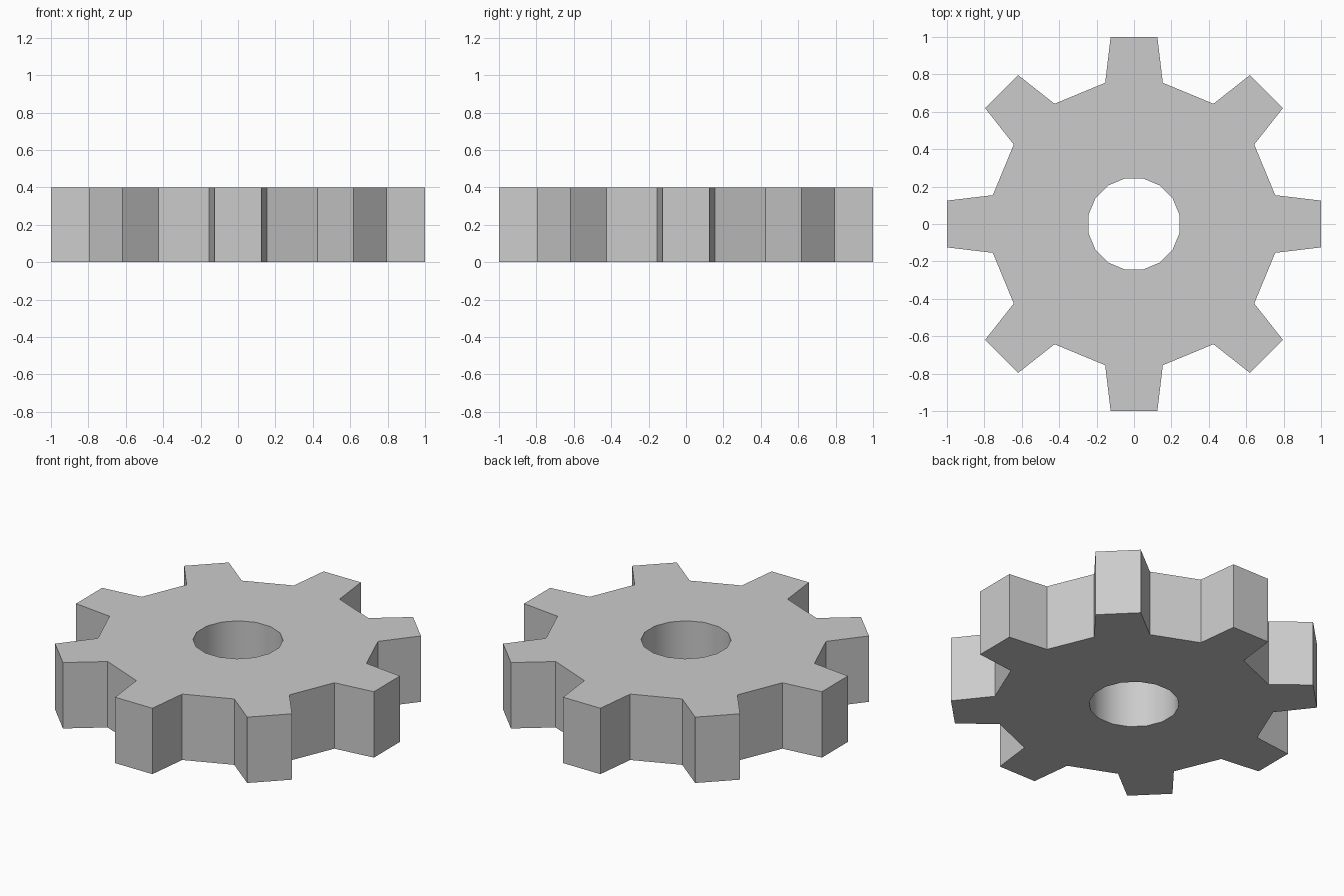
import bpy, bmesh
from math import radians, sin, cos
from mathutils import Matrix, Vector

if "Cube" in bpy.data.objects:
    bpy.data.objects.remove(bpy.data.objects["Cube"])

TEETH, HEIGHT, BORE = 8, 0.40, 0.248
TIP, ROOT = (0.125, 1.0), (0.154, 0.755)
half = radians(11.25)
INNER = (BORE * sin(half), BORE * cos(half))

bm = bmesh.new()

# Six profile points per tooth: left/right of bore, root and tip
sectors = []
for i in range(TEETH):
    rot = Matrix.Rotation(radians(360 / TEETH * i), 3, 'Z')
    sectors.append([[bm.verts.new(rot @ Vector((s * x, y, 0))) for s in (1, -1)]
                    for x, y in (INNER, ROOT, TIP)])

# Flat gear outline: tooth, web beneath it, and web to the next tooth
for i, (inner, root, tip) in enumerate(sectors):
    n_inner, n_root, _ = sectors[(i + 1) % TEETH]
    bm.faces.new((root[0], tip[0], tip[1], root[1]))
    bm.faces.new((inner[0], root[0], root[1], inner[1]))
    bm.faces.new((inner[1], root[1], n_root[0], n_inner[0]))

# Thicken into a solid
ext = bmesh.ops.extrude_face_region(bm, geom=bm.faces[:], use_keep_orig=True)
top = [g for g in ext["geom"] if isinstance(g, bmesh.types.BMVert)]
bmesh.ops.translate(bm, verts=top, vec=(0, 0, HEIGHT))
bmesh.ops.recalc_face_normals(bm, faces=bm.faces[:])

mesh = bpy.data.meshes.new("gear")
bm.to_mesh(mesh)
bm.free()
gear = bpy.data.objects.new("gear", mesh)
bpy.context.collection.objects.link(gear)

# Smooth bore, sharp teeth
bpy.context.view_layer.objects.active = gear
gear.select_set(True)
bpy.ops.object.shade_smooth_by_angle(angle=radians(30))
